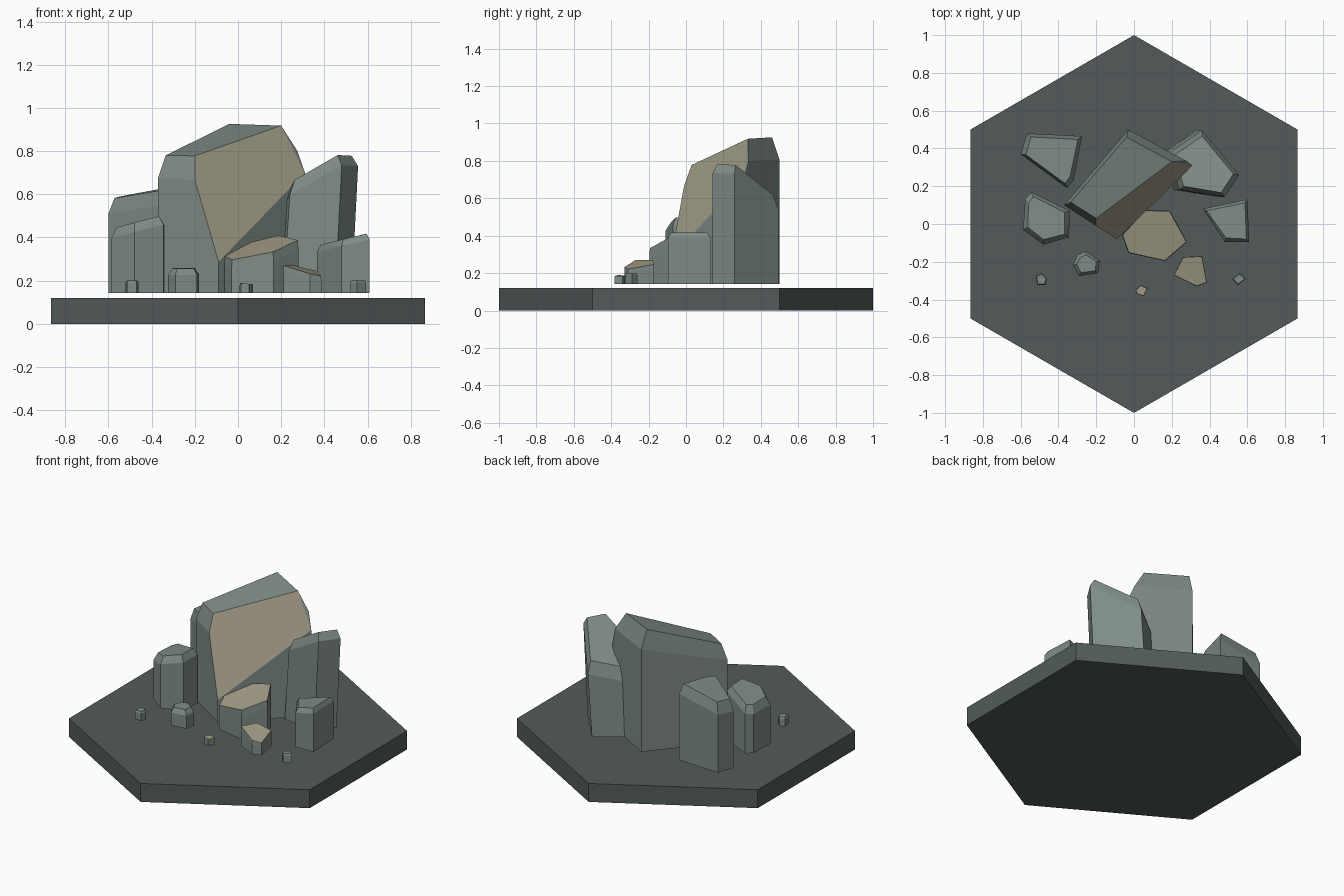
import bpy, bmesh, math
from mathutils import Vector

if "Cube" in bpy.data.objects:
    bpy.data.objects.remove(bpy.data.objects["Cube"])

FLOOR = 0.142  # underside of all rocks


def material(name, rgb):
    m = bpy.data.materials.new(name)
    m.diffuse_color = (*rgb, 1)
    m.use_nodes = True
    m.node_tree.nodes["Principled BSDF"].inputs["Base Color"].default_value = m.diffuse_color
    return m


SLATE = material("dark_slate", (0.085, 0.105, 0.102))
STONE = material("grey_stone", (0.21, 0.26, 0.24))
TAN = material("tan_stone", (0.37, 0.34, 0.245))


def hull(name, points, mats, tan_dir=None, tan_limit=0.97):
    """Convex solid from corner points; faces along tan_dir take the second material."""
    bm = bmesh.new()
    verts = [bm.verts.new(p) for p in points]
    bmesh.ops.convex_hull(bm, input=verts)
    bmesh.ops.dissolve_limit(bm, angle_limit=math.radians(3),
                             verts=bm.verts[:], edges=bm.edges[:])
    bmesh.ops.recalc_face_normals(bm, faces=bm.faces[:])
    bm.normal_update()
    if tan_dir:
        d = Vector(tan_dir).normalized()
        for f in bm.faces:
            f.material_index = int(f.normal.dot(d) > tan_limit)
    mesh = bpy.data.meshes.new(name)
    bm.to_mesh(mesh)
    bm.free()
    for m in mats:
        mesh.materials.append(m)
    ob = bpy.data.objects.new(name, mesh)
    bpy.context.collection.objects.link(ob)
    return ob


def rock(name, outline, plane, inset, drop, lean=0.0, tan_top=False):
    """Column with a sloped top z = c + gx*x + gy*y and a bevelled rim."""
    c, gx, gy = plane
    cx = sum(p[0] for p in outline) / len(outline)
    cy = sum(p[1] for p in outline) / len(outline)
    pts = []
    for x, y in outline:
        z = c + gx * x + gy * y
        r = math.hypot(x - cx, y - cy)
        k = 1 - inset / r
        tx, ty = cx + (x - cx) * k, cy + (y - cy) * k
        pts.append((x - lean, y, FLOOR))
        pts.append((x, y, z - drop))
        pts.append((tx, ty, c + gx * tx + gy * ty))
    return hull(name, pts, [STONE, TAN], (-gx, -gy, 1) if tan_top else None)


# Hexagonal base slab
corners = [(math.sin(i * math.pi / 3), math.cos(i * math.pi / 3)) for i in range(6)]
hull("hexagon_base", [(x, y, z) for x, y in corners for z in (0, 0.12)], [SLATE])

# Main boulder with its split tan face
foot = [(-0.37, 0.10), (-0.09, -0.08), (0.31, 0.31), (-0.03, 0.50)]
main = [(x, y, FLOOR) for x, y in foot]
main += [(-0.37, 0.10, 0.676), (-0.09, -0.08, 0.287), (0.31, 0.31, 0.70),
         (-0.03, 0.50, 0.807), (-0.20, -0.01, 0.667), (0.275, 0.335, 0.80),
         (-0.335, 0.115, 0.78), (-0.20, 0.03, 0.778), (0.20, 0.33, 0.918),
         (-0.04, 0.46, 0.926)]
hull("main_boulder", main, [STONE, TAN], (0.1325, -0.2126, 0.077), 0.98)

# Tall columns around it
rock("right_back_column",
     [(0.36, 0.495), (0.556, 0.26), (0.48, 0.143), (0.24, 0.18), (0.19, 0.38)],
     (0.607, 0.514, -0.375), 0.03, 0.065, lean=0.03)
rock("left_back_column",
     [(-0.566, 0.48), (-0.275, 0.465), (-0.32, 0.23), (-0.355, 0.19), (-0.60, 0.37)],
     (0.68, 0.19, 0.03), 0.028, 0.068)
rock("left_column",
     [(-0.545, 0.17), (-0.34, 0.07), (-0.344, -0.07), (-0.48, -0.11),
      (-0.587, -0.03), (-0.577, 0.13)],
     (0.592, 0.26, -0.03), 0.028, 0.045)
rock("right_column",
     [(0.60, 0.13), (0.61, -0.095), (0.48, -0.095), (0.365, 0.08)],
     (0.275, 0.24, 0.0), 0.022, 0.03)

# Low rocks with tan tops
rock("centre_tan_rock",
     [(0.06, 0.074), (0.19, 0.07), (0.28, -0.095), (0.164, -0.196),
      (-0.03, -0.153), (-0.063, -0.058)],
     (0.344, 0.25, 0.267), 0.003, 0.045, tan_top=True)
rock("front_tan_rock",
     [(0.26, -0.175), (0.36, -0.17), (0.386, -0.31), (0.333, -0.33), (0.21, -0.27)],
     (0.358, -0.25, 0.13), 0.002, 0.02, tan_top=True)
rock("tan_pebble",
     [(0.008, -0.352), (0.037, -0.323), (0.07, -0.34), (0.052, -0.382), (0.015, -0.37)],
     (0.19, -0.1, 0.0), 0.002, 0.01, tan_top=True)

# Small grey rocks
rock("small_grey_rock",
     [(-0.254, -0.143), (-0.18, -0.195), (-0.19, -0.26), (-0.29, -0.275),
      (-0.323, -0.217), (-0.30, -0.165)],
     (0.262, 0.0, 0.02), 0.02, 0.03)
rock("left_pebble",
     [(-0.487, -0.26), (-0.46, -0.29), (-0.47, -0.323), (-0.513, -0.323), (-0.52, -0.275)],
     (0.20, 0.0, 0.0), 0.006, 0.01)
rock("right_pebble",
     [(0.56, -0.26), (0.593, -0.29), (0.55, -0.323), (0.52, -0.29)],
     (0.20, 0.0, 0.0), 0.006, 0.01)
